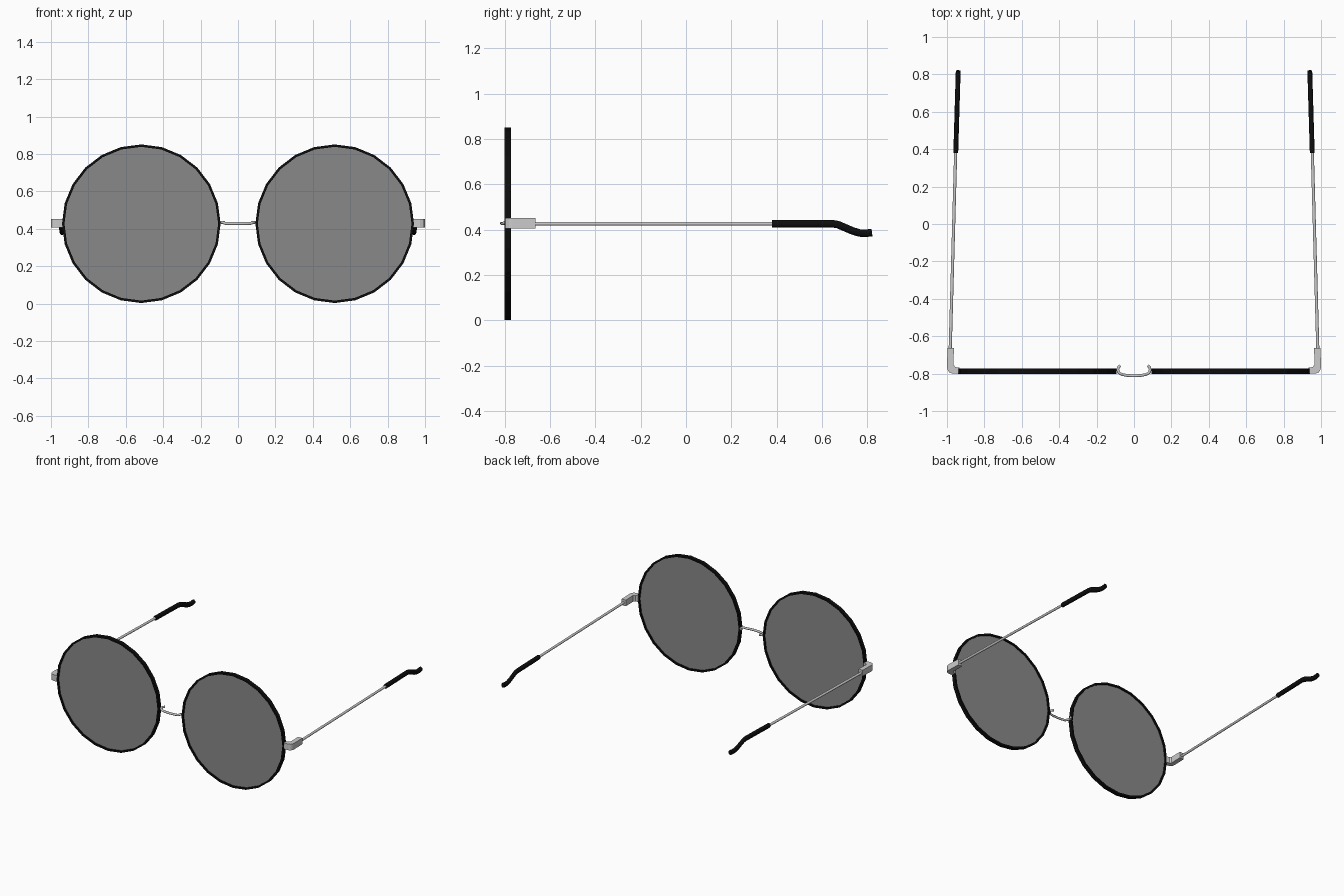
import bpy, bmesh, math
from mathutils import Vector

if "Cube" in bpy.data.objects:
    bpy.data.objects.remove(bpy.data.objects["Cube"])

CX, CZ, FY = 0.517, 0.427, -0.787   # lens centre and front plane


def material(name, color):
    m = bpy.data.materials.new(name)
    m.diffuse_color = color
    m.use_nodes = True
    m.node_tree.nodes["Principled BSDF"].inputs["Base Color"].default_value = m.diffuse_color
    return m


BLACK = material("black", (0.004, 0.004, 0.004, 1))
TINT = material("tinted_lens", (0.25, 0.25, 0.25, 1))


def finish(name, bm, mat=None, smooth=False):
    bmesh.ops.recalc_face_normals(bm, faces=bm.faces)
    me = bpy.data.meshes.new(name)
    bm.to_mesh(me)
    bm.free()
    ob = bpy.data.objects.new(name, me)
    bpy.context.collection.objects.link(ob)
    if mat:
        me.materials.append(mat)
    if smooth:
        for p in me.polygons:
            p.use_smooth = len(p.vertices) == 4
    return ob


def sweep(name, path, section, mat=None, smooth=False):
    """Sweep a closed (side, up) section along a path with z kept upright."""
    bm = bmesh.new()
    pts = [Vector(p) for p in path]
    rings = []
    for i, p in enumerate(pts):
        t = (pts[min(i + 1, len(pts) - 1)] - pts[max(i - 1, 0)]).normalized()
        side = t.cross(Vector((0, 0, 1))).normalized()
        up = side.cross(t)
        rings.append([bm.verts.new(p + side * a + up * b) for a, b in section])
    n = len(section)
    for r0, r1 in zip(rings, rings[1:]):
        for k in range(n):
            bm.faces.new((r0[k], r0[(k + 1) % n], r1[(k + 1) % n], r1[k]))
    bm.faces.new(rings[0])
    bm.faces.new(rings[-1])
    return finish(name, bm, mat, smooth)


def oval(rx, rz, n=8):
    return [(rx * math.cos((k + .5) * math.tau / n), rz * math.sin((k + .5) * math.tau / n))
            for k in range(n)]


def rim(name, s):
    """Flat-sided 24-gon ring with a rectangular section."""
    bm = bmesh.new()
    sec = [(0.424, -0.014), (0.424, 0.014), (0.411, 0.014), (0.411, -0.014)]
    rings = []
    for i in range(24):
        a = i * math.tau / 24
        rings.append([bm.verts.new((s * CX + r * math.cos(a), FY + y, CZ + r * math.sin(a)))
                      for r, y in sec])
    for i in range(24):
        r0, r1 = rings[i], rings[(i + 1) % 24]
        for k in range(4):
            bm.faces.new((r0[k], r0[(k + 1) % 4], r1[(k + 1) % 4], r1[k]))
    finish(name, bm, BLACK)


def lens(name, s):
    bm = bmesh.new()
    loops = [[bm.verts.new((s * CX + 0.413 * math.cos(i * math.tau / 24), FY + y,
                            CZ + 0.413 * math.sin(i * math.tau / 24))) for i in range(24)]
             for y in (-0.004, 0.004)]
    for lp in loops:
        bm.faces.new(lp)
    for i in range(24):
        j = (i + 1) % 24
        bm.faces.new((loops[0][i], loops[0][j], loops[1][j], loops[1][i]))
    finish(name, bm, TINT)


def hinge(name, s):
    """L-shaped end piece with a rounded outer corner, extruded upward."""
    outline = [(0.934, -0.799), (0.972, -0.799), (0.988, -0.793), (0.997, -0.780),
               (1.0, -0.765), (0.997, -0.664), (0.963, -0.664), (0.965, -0.752),
               (0.955, -0.765), (0.934, -0.768)]
    bm = bmesh.new()
    f = bm.faces.new([bm.verts.new((s * x, y, 0.406)) for x, y in outline])
    ext = bmesh.ops.extrude_face_region(bm, geom=[f])["geom"]
    bmesh.ops.translate(bm, vec=(0, 0, 0.046),
                        verts=[v for v in ext if isinstance(v, bmesh.types.BMVert)])
    finish(name, bm)


for side, s in (("left", -1), ("right", 1)):
    rim(side + "_rim", s)
    lens(side + "_lens", s)
    hinge(side + "_hinge", s)
    # thin metal temple arm
    sweep(side + "_temple", [(s * 0.983, -0.68, CZ), (s * 0.953, 0.40, CZ)],
          oval(0.009, 0.009), smooth=True)
    # ear tip bending down at the back
    tip = [(0.38, 0.427), (0.645, 0.427), (0.67, 0.423), (0.735, 0.395),
           (0.765, 0.386), (0.79, 0.384), (0.82, 0.388)]
    sweep(side + "_ear_tip", [(s * (0.953 - 0.03 * (y - 0.38)), y, z) for y, z in tip],
          oval(0.014, 0.018), BLACK, smooth=True)

# curved bridge wire with small hooked ends
half = [(0.074, -0.757), (0.083, -0.765), (0.087, -0.780), (0.081, -0.795),
        (0.066, -0.804), (0.035, -0.810)]
path = [(-x, y) for x, y in half] + [(0, -0.812)] + [(x, y) for x, y in reversed(half)]
sweep("bridge", [(x, y, 0.428 + (0.006 if abs(x) > 0.07 else 0)) for x, y in path],
      oval(0.008, 0.008), smooth=True)
